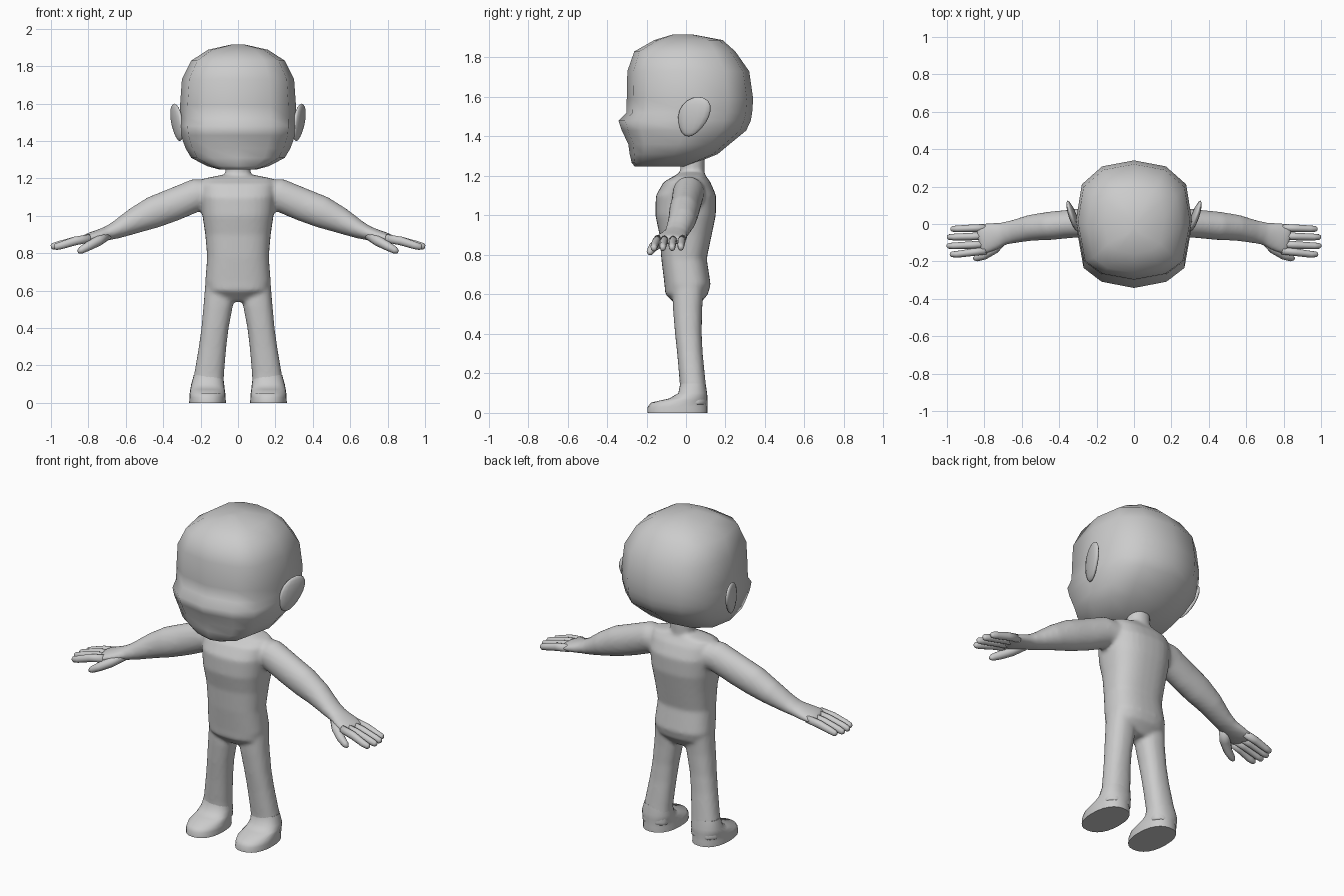
import bpy, bmesh, math
from mathutils import Vector

if "Cube" in bpy.data.objects:
    bpy.data.objects.remove(bpy.data.objects["Cube"])

skin = bpy.data.materials.new("plain grey")
skin.diffuse_color = (0.6, 0.6, 0.6, 1)
skin.use_nodes = True
skin.node_tree.nodes["Principled BSDF"].inputs["Base Color"].default_value = skin.diffuse_color


def bridge(bm, rings):
    """Skin a list of closed point loops and cap both ends."""
    vs = [[bm.verts.new(p) for p in r] for r in rings]
    n = len(vs[0])
    for a, b in zip(vs, vs[1:]):
        for i in range(n):
            j = (i + 1) % n
            bm.faces.new((a[i], a[j], b[j], b[i]))
    for r in (vs[0], vs[-1]):
        c = bm.verts.new(sum((v.co for v in r), Vector()) / n)
        for i in range(n):
            bm.faces.new((r[i], r[(i + 1) % n], c))


def tube(bm, path, s=1, n=20, p=2.0):
    """Path points (x, y, z, r_across, r_y); s = -1 mirrors in x."""
    cs = [Vector(q[:3]) for q in path]
    rings = []
    for k, q in enumerate(path):
        t = (cs[min(k + 1, len(cs) - 1)] - cs[max(k - 1, 0)]).normalized()
        u = Vector((0, 1, 0)).cross(t).normalized()
        v = t.cross(u)
        ring = []
        for i in range(n):
            a = 2 * math.pi * i / n
            c, d = math.cos(a), math.sin(a)
            w = cs[k] + u * q[3] * math.copysign(abs(c) ** (2 / p), c) \
                + v * q[4] * math.copysign(abs(d) ** (2 / p), d)
            ring.append((w.x * s, w.y, w.z))
        rings.append(ring)
    bridge(bm, rings)


def stack(bm, levels, s=1, n=20, p=2.0):
    """Horizontal cross-sections (x, y, z, rx, ry)."""
    rings = []
    for x, y, z, rx, ry in levels:
        ring = []
        for i in range(n):
            a = 2 * math.pi * i / n
            c, d = math.cos(a), math.sin(a)
            ring.append((s * (x + rx * math.copysign(abs(c) ** (2 / p), c)),
                         y + ry * math.copysign(abs(d) ** (2 / p), d), z))
        rings.append(ring)
    bridge(bm, rings)


def finish(name, bm, angle=180):
    bmesh.ops.recalc_face_normals(bm, faces=bm.faces[:])
    me = bpy.data.meshes.new(name)
    bm.to_mesh(me)
    bm.free()
    me.materials.append(skin)
    me.shade_smooth()
    if angle < 180:
        me.set_sharp_from_angle(angle=math.radians(angle))
    ob = bpy.data.objects.new(name, me)
    bpy.context.collection.objects.link(ob)
    return ob


# head: rounded-square sections (z, half width, front y, back y)
section = [(0, -1), (.56, -.9), (.87, -.68), (1, 0), (.9, .6), (.55, .9), (0, 1)]
section += [(-x, y) for x, y in section[-2:0:-1]]
head_levels = [(1.915, .04, -.07, .04), (1.888, .16, -.16, .185), (1.83, .25, -.262, .25),
               (1.73, .30, -.297, .32), (1.59, .31, -.30, .34), (1.52, .31, -.302, .335),
               (1.48, .31, -.342, .328), (1.43, .305, -.325, .305), (1.36, .28, -.292, .22),
               (1.31, .25, -.285, .16), (1.266, .165, -.275, .05), (1.248, .10, -.26, .0)]
bm = bmesh.new()
bridge(bm, [[(x * w, (f + b) / 2 + y * (b - f) / 2, z) for x, y in section]
            for z, w, f, b in head_levels])
finish("head", bm)

# ears: flattened balls flaring outwards to the back and top
for s, side in ((1, "left"), (-1, "right")):
    bm = bmesh.new()
    bmesh.ops.create_uvsphere(bm, u_segments=14, v_segments=10, radius=1)
    for v in bm.verts:
        x, y, z = v.co.x * .022, v.co.y * .078, v.co.z * .1
        y *= 1 + 2 * z
        v.co = (s * (.326 + x + .3 * y + .15 * z), .038 + y + .25 * z, 1.5 + z)
    finish(side + "_ear", bm)

# body: torso, neck, legs, arms and palms fused into one smooth skin
bm = bmesh.new()
stack(bm, [(0, .01, .54, .09, .05), (0, .003, .6, .165, .108), (0, .008, .65, .175, .117),
           (0, -.01, .78, .165, .115), (0, -.002, .9, .175, .132), (0, -.002, 1.0, .19, .153),
           (0, 0, 1.1, .2, .153), (0, .005, 1.17, .2, .118), (0, .02, 1.2, .18, .08),
           (0, .03, 1.218, .09, .06)], n=32, p=2.5)
stack(bm, [(0, .03, 1.12, .075, .065), (0, .033, 1.2, .068, .062), (0, .033, 1.3, .066, .062)])
for s in (1, -1):
    stack(bm, [(.1, .01, .64, .075, .08), (.106, .008, .52, .079, .074),
               (.123, .012, .4, .073, .068), (.136, .02, .3, .074, .065),
               (.155, .034, .15, .08, .066), (.163, .04, .04, .086, .07)], s, p=2.3)
    tube(bm, [(.13, .02, 1.115, .08, .08), (.22, .012, 1.112, .088, .08),
              (.35, .0, 1.058, .088, .076), (.45, -.01, 1.02, .086, .076),
              (.55, -.02, .975, .07, .07), (.65, -.042, .925, .048, .062),
              (.7, -.052, .906, .038, .062), (.75, -.065, .892, .033, .075),
              (.8, -.078, .88, .028, .082), (.83, -.085, .873, .02, .08)], s)
body = finish("body", bm)
rm = body.modifiers.new("fuse", 'REMESH')
rm.mode, rm.voxel_size, rm.use_smooth_shade = 'VOXEL', .011, True
sm = body.modifiers.new("blend", 'SMOOTH')
sm.factor, sm.iterations = .5, 6

# fingers, thumbs and feet
fingers = [(-.02, -.026, .972, .838), (-.064, -.07, .99, .836),
           (-.108, -.117, .992, .836), (-.142, -.162, .975, .834)]
for s, side in ((1, "left"), (-1, "right")):
    bm = bmesh.new()
    for y0, y1, x1, z1 in fingers:
        tube(bm, [(.79, y0, .88, .022, .02), (.87, (y0 + y1) / 2, .866, .023, .02),
                  (x1 - .03, y1, z1 + .008, .02, .018), (x1, y1, z1, .017, .015),
                  (x1 + .008, y1, z1 - .002, .009, .008)], s, 12)
    tube(bm, [(.7, -.08, .895, .025, .03), (.75, -.132, .865, .028, .03),
              (.8, -.168, .838, .024, .023), (.84, -.182, .816, .019, .018),
              (.855, -.186, .807, .009, .009)], s, 12)
    finish(side + "_fingers", bm)
    bm = bmesh.new()
    stack(bm, [(.163, -.043, 0, .098, .153), (.163, -.042, .03, .097, .152),
               (.163, -.035, .052, .095, .143), (.163, .012, .073, .092, .097),
               (.162, .034, .1, .088, .073), (.158, .035, .15, .078, .064)], s, 24, 2.3)
    finish(side + "_foot", bm, 60)
